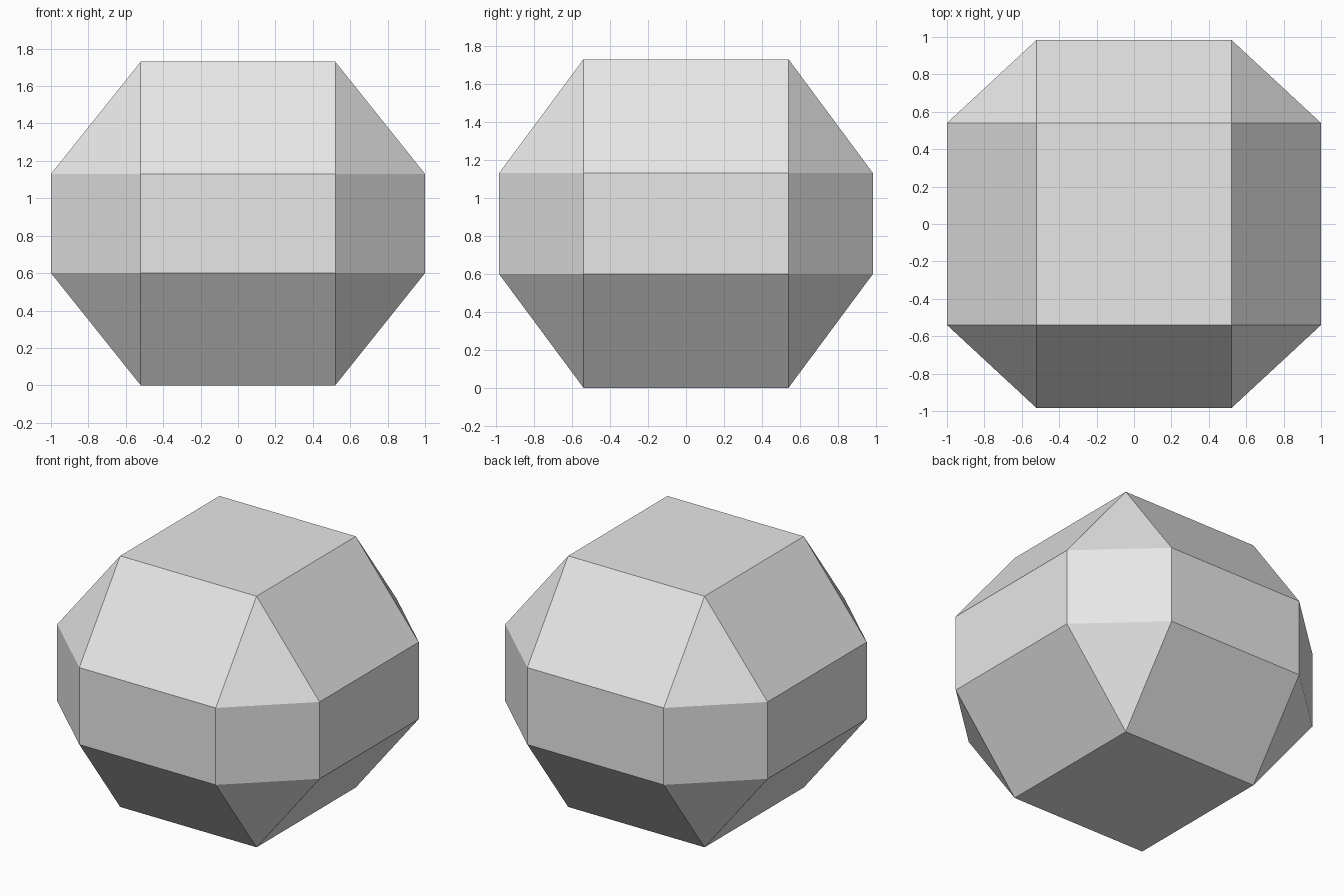
import bpy, bmesh, math

if "Cube" in bpy.data.objects:
    bpy.data.objects.remove(bpy.data.objects["Cube"], do_unlink=True)

# Key sizes: half widths of the flat caps, outer reach and heights
CAP_X, CAP_Y = 0.52, 0.54
OUT_X, OUT_Y = 1.0, 0.985
BAND_LOW, BAND_HIGH, TOP = 0.60, 1.13, 1.73

grey = bpy.data.materials.new("light_grey")
grey.use_nodes = True
grey.diffuse_color = (0.8, 0.8, 0.8, 1)
grey.node_tree.nodes["Principled BSDF"].inputs["Base Color"].default_value = (0.8, 0.8, 0.8, 1)

# Corner points: square caps at both ends, an octagonal band between them
bm = bmesh.new()
for sx in (-1, 1):
    for sy in (-1, 1):
        for z in (0, TOP):
            bm.verts.new((sx * CAP_X, sy * CAP_Y, z))
        for z in (BAND_LOW, BAND_HIGH):
            bm.verts.new((sx * OUT_X, sy * CAP_Y, z))
            bm.verts.new((sx * CAP_X, sy * OUT_Y, z))

# Wrap the points and merge flat triangles into whole facets
bmesh.ops.convex_hull(bm, input=bm.verts[:])
bmesh.ops.dissolve_limit(bm, angle_limit=math.radians(1), verts=bm.verts[:], edges=bm.edges[:])
bmesh.ops.recalc_face_normals(bm, faces=bm.faces[:])

mesh = bpy.data.meshes.new("faceted_body")
bm.to_mesh(mesh)
bm.free()
mesh.materials.append(grey)
bpy.context.collection.objects.link(bpy.data.objects.new("faceted_body", mesh))
